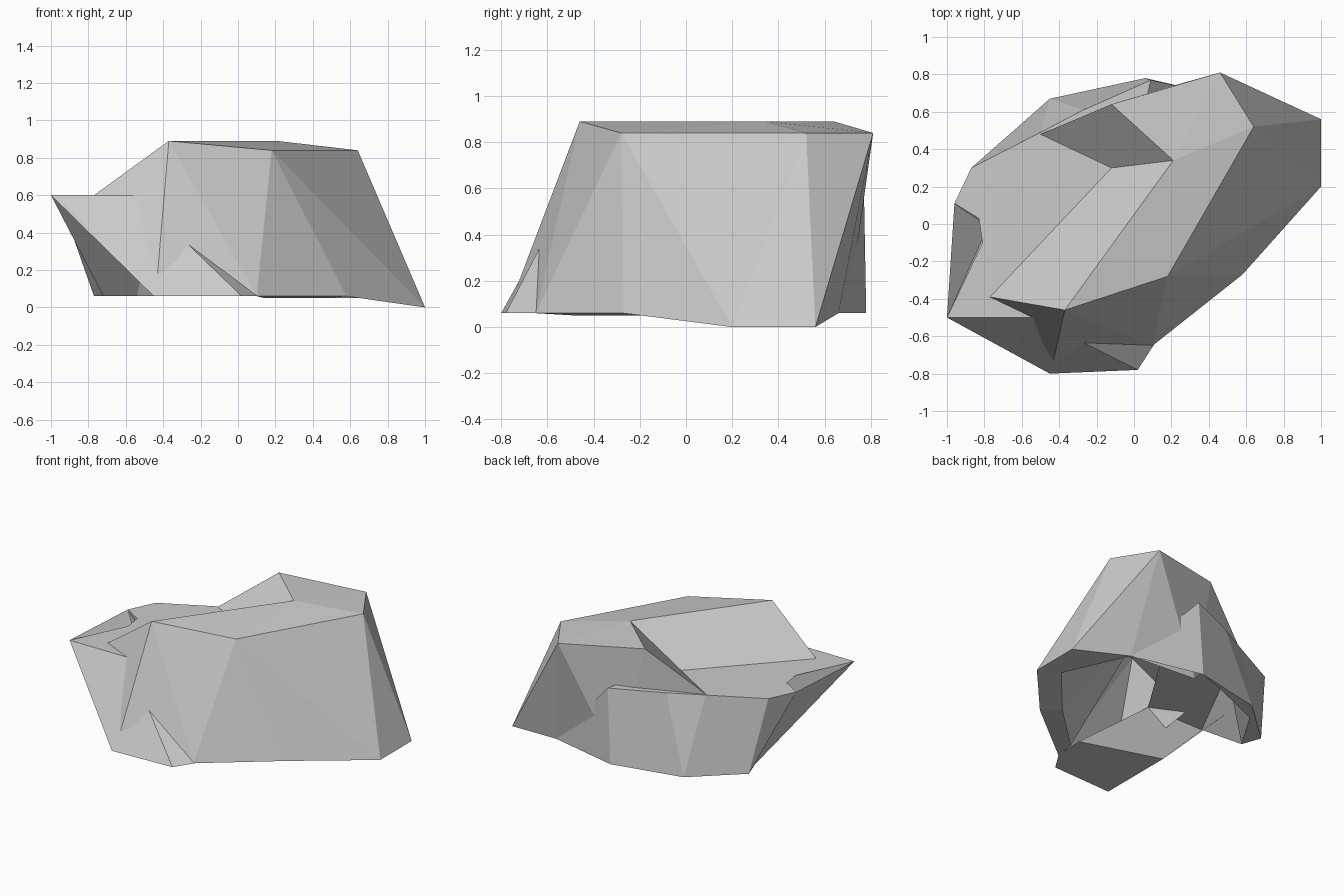
import bpy
import bmesh

cube = bpy.data.objects.get("Cube")
if cube:
    bpy.data.objects.remove(cube, do_unlink=True)

# Single stone colour
stone = bpy.data.materials.new("stone_grey")
stone.use_nodes = True
grey = (0.6, 0.6, 0.6, 1)
stone.diffuse_color = grey
stone.node_tree.nodes["Principled BSDF"].inputs["Base Color"].default_value = grey


def level(names, height, *spots):
    """Name the corners lying on one horizontal level."""
    return {name: (x, y, height) for name, (x, y) in zip(names, spots)}


def build_rock(name, corners, facets):
    """Join lettered corners into flat facets."""
    bm = bmesh.new()
    verts = {letter: bm.verts.new(place) for letter, place in corners.items()}
    for facet in facets.split():
        bm.faces.new([verts[letter] for letter in facet])
    bmesh.ops.recalc_face_normals(bm, faces=bm.faces[:])
    mesh = bpy.data.meshes.new(name)
    bm.to_mesh(mesh)
    bm.free()
    mesh.materials.append(stone)
    rock = bpy.data.objects.new(name, mesh)
    bpy.context.collection.objects.link(rock)
    return rock


# Tall boulder: crown, stepped shoulder, foot and hollow underside
tall = {
    **level("aef", 0.89, (-.37, -.46), (-.12, .64), (.21, .34)),
    **level("bcd", 0.84, (.18, -.28), (.64, .52), (.46, .81)),
    **level("ghi", 0.6, (-.77, -.39), (-.12, .3), (-.5, .48)),
    **level("o", 0.18, (-.43, -.73)),
    **level("jknp", 0.06, (.1, -.65), (.58, -.27), (.58, .66), (.07, .7)),
    **level("lm", 0, (1, .2), (1, .56)),
    **level("JKL", 0.05, (.14, -.48), (.48, -.16), (.8, .21)),
    **level("Z", 0.52, (.15, .15)),
}
crown = "abf bcf cdf def"
shoulder = "feih afhg"
walls = "ago aoj ajb bjk bkl blc clm cmd dmn dnp dpe epi"
underside = "jJKk kKLl lLnm JZK KZL LZn nZp"
build_rock("tall_boulder", tall, " ".join((crown, shoulder, walls, underside)))

# Low boulder: flat top with a notch, curling round the tall one
low = {
    **level("abcdefghijk", 0.6,
            (-1, -.5), (-.54, -.5), (-.1, .2), (.05, .6), (.09, .77), (-.27, .61),
            (-.5, .49), (-.87, .3), (-.96, .11), (-.83, .03), (-.81, -.1)),
    **level("no", 0.585, (-.58, .3), (-.43, .4)),
    **level("ABCDE", 0.06,
            (-.45, -.8), (.02, -.78), (.11, -.64), (.12, -.42), (-.45, -.24)),
    **level("WTUVXYN", 0.06,
            (-.72, .24), (-.77, .38), (-.45, .67), (.06, .78), (-.54, .54), (-.16, .7),
            (.58, .66)),
}
top = "abcdefghijk"
front_wedge = "abBA aAE bBC bCD abDE aiE"
back_walls = "hiT hTUg gUf fUVe eVN eNd iaW iWT"
feet = "ABCDE TWXU XYU YVU"
inner_walls = "WXon XYdo Wna"
build_rock("low_boulder", low,
           " ".join((top, front_wedge, back_walls, feet, inner_walls)))
